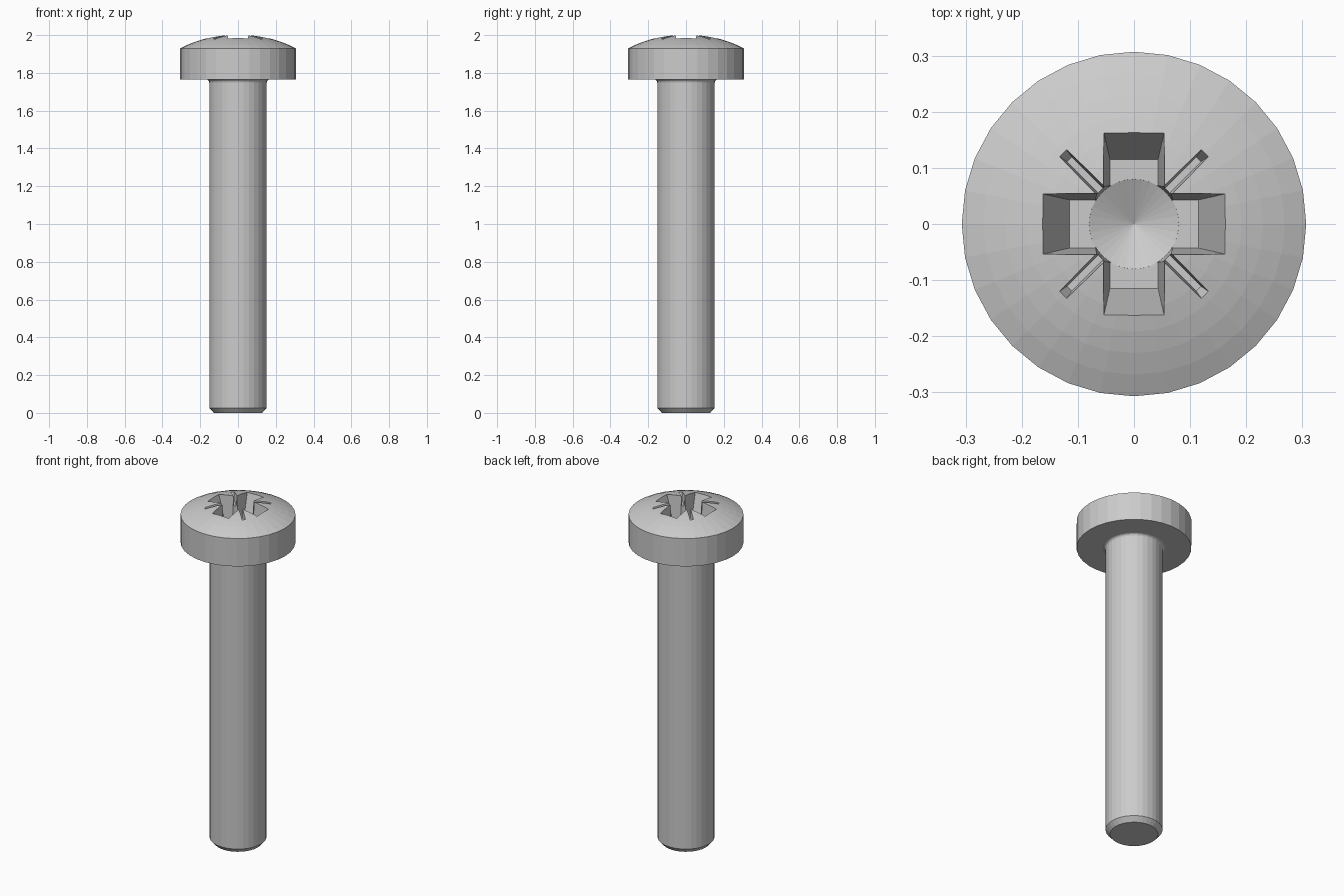
import bpy, bmesh, math
from math import cos, sin, pi

if "Cube" in bpy.data.objects:
    bpy.data.objects.remove(bpy.data.objects["Cube"])

SEGMENTS = 32


def make_object(name, bm):
    bmesh.ops.recalc_face_normals(bm, faces=bm.faces)
    mesh = bpy.data.meshes.new(name)
    bm.to_mesh(mesh)
    bm.free()
    obj = bpy.data.objects.new(name, mesh)
    bpy.context.collection.objects.link(obj)
    return obj


def lathe(name, profile):
    """Closed solid of revolution; the first and last radius may be 0."""
    bm = bmesh.new()
    rings = []
    for r, z in profile:
        n = SEGMENTS if r > 0 else 1
        rings.append([bm.verts.new((r * cos(2 * pi * i / SEGMENTS),
                                    r * sin(2 * pi * i / SEGMENTS), z)) for i in range(n)])
    for a, b in zip(rings, rings[1:]):
        for i in range(SEGMENTS):
            j = (i + 1) % SEGMENTS
            corners = [a[i % len(a)], a[j % len(a)], b[j % len(b)], b[i % len(b)]]
            bm.faces.new(list(dict.fromkeys(corners)))
    for ring in (rings[0], rings[-1]):
        if len(ring) > 1:
            bm.faces.new(ring)
    return make_object(name, bm)


def tapered_bar(name, angle, low, high):
    """Bar through the axis; low and high are (half length, half width, z)."""
    bm = bmesh.new()
    for l, w, z in (low, high):
        for sx, sy in ((1, 1), (-1, 1), (-1, -1), (1, -1)):
            x, y = sx * l, sy * w
            bm.verts.new((x * cos(angle) - y * sin(angle),
                          x * sin(angle) + y * cos(angle), z))
    bmesh.ops.convex_hull(bm, input=bm.verts)
    bmesh.ops.dissolve_limit(bm, angle_limit=0.01, verts=bm.verts, edges=bm.edges)
    return make_object(name, bm)


# Shank, under-head fillet, head side and domed top
profile = [(0.128, 0), (0.152, 0.027), (0.152, 1.747)]
for k in range(1, 5):
    a = k / 4 * pi / 2
    profile.append((0.168 - 0.016 * cos(a), 1.749 + 0.016 * sin(a)))
profile.append((0.307, 1.765))
R, APEX = 0.666, 2.0045
for k in range(8):
    r = 0.307 * (1 - k / 8)
    profile.append((r, APEX - R + math.sqrt(R * R - r * r)))
profile.append((0, APEX))
screw = lathe("screw", profile)

# Cross recess, conical core and four diagonal tick marks
cutters = [lathe("core_cutter", [(0, 1.80), (0.08, 1.838), (0.088, 2.03)])]
for k in range(2):
    cutters.append(tapered_bar("wing_cutter", k * pi / 2,
                               (0.115, 0.043, 1.84), (0.1746, 0.0563, 2.02)))
    cutters.append(tapered_bar("tick_cutter", pi / 4 + k * pi / 2,
                               (0.163, 0.006, 1.94), (0.197, 0.012, 2.025)))

bpy.context.view_layer.objects.active = screw
for cutter in cutters:
    cutter.hide_render = True
    mod = screw.modifiers.new("recess", 'BOOLEAN')
    mod.operation = 'DIFFERENCE'
    mod.solver = 'EXACT'
    mod.object = cutter
    bpy.ops.object.modifier_apply(modifier=mod.name)
for cutter in cutters:
    bpy.data.objects.remove(cutter)
